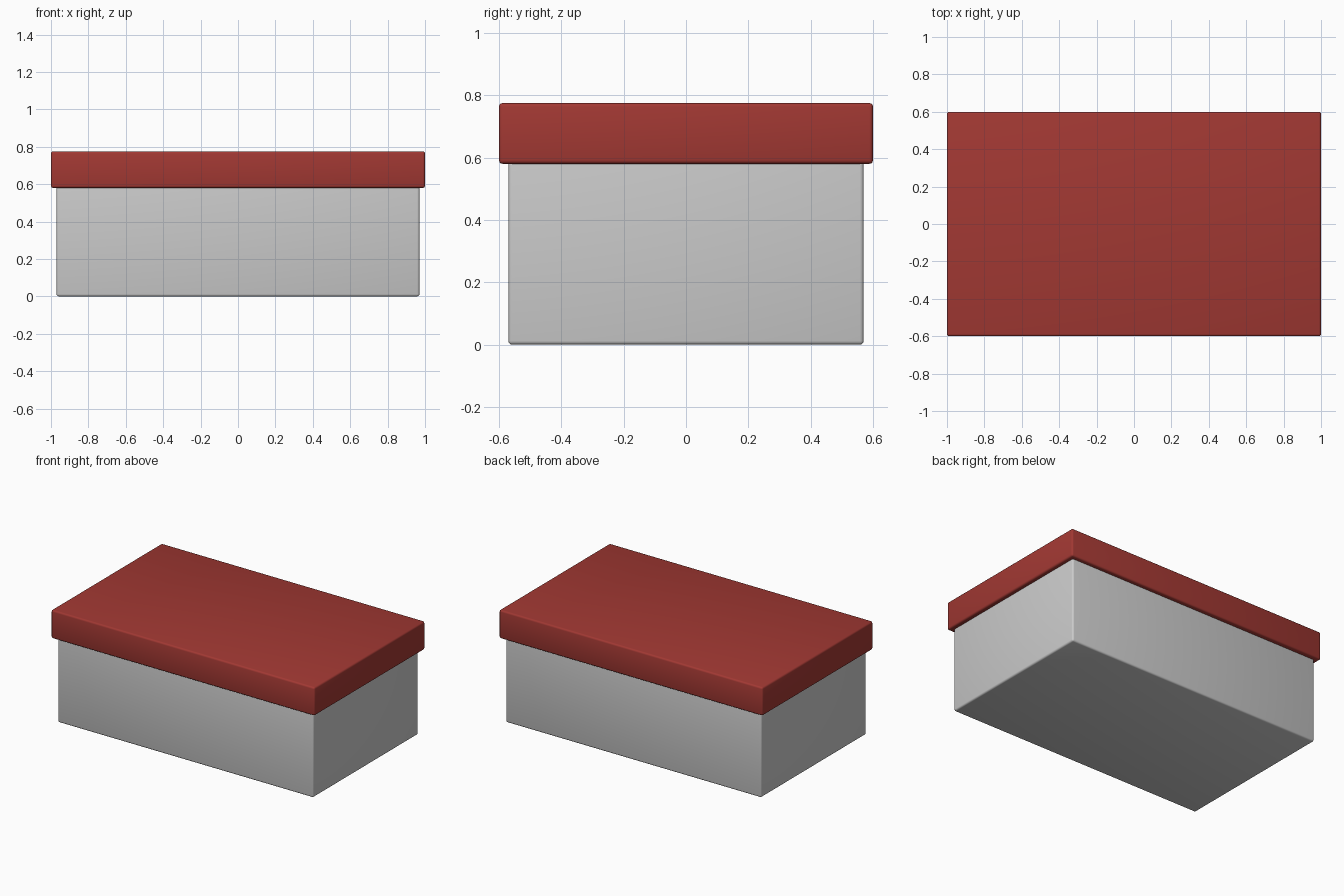
import bpy

if "Cube" in bpy.data.objects:
    bpy.data.objects.remove(bpy.data.objects["Cube"])


def rounded_box(name, size, z_bottom, bevel):
    """Box centred on x and y, standing at z_bottom, with softened edges."""
    bpy.ops.mesh.primitive_cube_add(size=1, location=(0, 0, z_bottom + size[2] / 2))
    ob = bpy.context.object
    ob.name = name
    ob.scale = size
    bpy.ops.object.transform_apply(location=False, rotation=False, scale=True)
    mod = ob.modifiers.new("soft_edges", "BEVEL")
    mod.width = bevel
    mod.segments = 3
    bpy.ops.object.modifier_apply(modifier=mod.name)
    bpy.ops.object.shade_smooth_by_angle()
    return ob


# Grey box body, reaching up inside the lid
rounded_box("box_body", (1.94, 1.14, 0.74), 0.0, 0.012)

# Red lid, overhanging the body on all sides
lid = rounded_box("lid", (2.0, 1.2, 0.195), 0.58, 0.012)
red = bpy.data.materials.new("lid_red")
red.diffuse_color = (0.36, 0.04, 0.033, 1)
red.use_nodes = True
red.node_tree.nodes["Principled BSDF"].inputs["Base Color"].default_value = red.diffuse_color
lid.data.materials.append(red)
